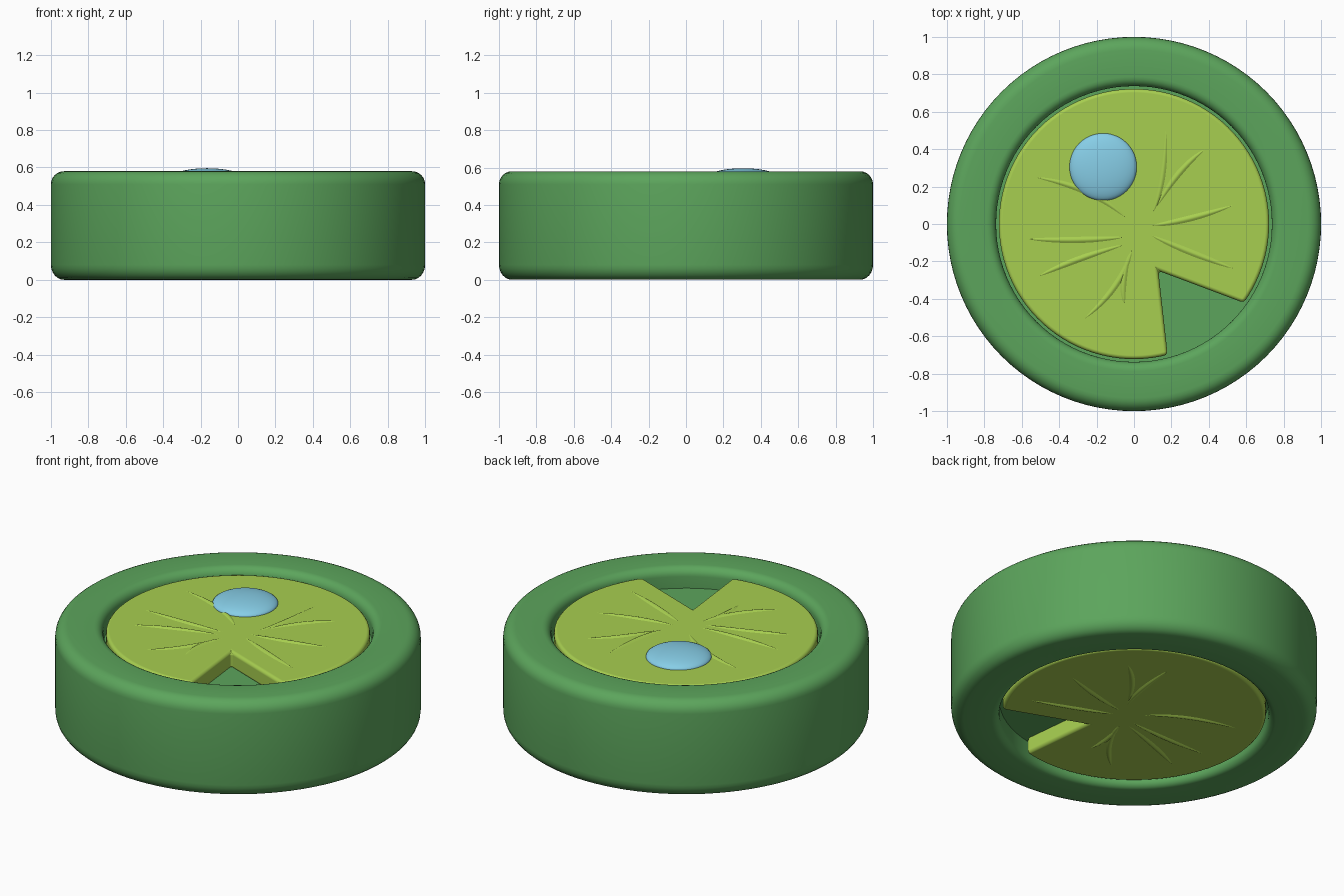
import bpy, bmesh, math
from mathutils import Vector

if "Cube" in bpy.data.objects:
    bpy.data.objects.remove(bpy.data.objects["Cube"])


def material(name, rgb):
    m = bpy.data.materials.new(name)
    m.diffuse_color = (*rgb, 1)
    m.use_nodes = True
    m.node_tree.nodes["Principled BSDF"].inputs["Base Color"].default_value = m.diffuse_color
    return m


GREEN = material("leaf green", (0.107, 0.376, 0.107))
LIME = material("lime green", (0.39, 0.62, 0.08))
BLUE = material("water blue", (0.242, 0.617, 0.80))


def finish(bm, name, mat, bevel=0, angle=40):
    bmesh.ops.recalc_face_normals(bm, faces=bm.faces)
    me = bpy.data.meshes.new(name)
    bm.to_mesh(me)
    bm.free()
    ob = bpy.data.objects.new(name, me)
    bpy.context.collection.objects.link(ob)
    me.materials.append(mat)
    bpy.ops.object.select_all(action='DESELECT')
    ob.select_set(True)
    bpy.context.view_layer.objects.active = ob
    bpy.ops.object.shade_smooth_by_angle(angle=math.radians(angle))
    if bevel:
        b = ob.modifiers.new("round", 'BEVEL')
        b.width, b.segments, b.limit_method = bevel, 3, 'ANGLE'
        b.angle_limit = math.radians(35)
        b.harden_normals = True
    return ob


def corner(cx, cz, rx, rz, a0, a1, n=6):
    """Rounded corner points for the body profile."""
    pts = []
    for i in range(n + 1):
        a = math.radians(a0 + (a1 - a0) * i / n)
        pts.append((cx + rx * math.cos(a), cz + rz * math.sin(a)))
    return pts


# Round body: thick rounded rim with a recessed floor on both sides
profile = [(0, 0.12), (0.737, 0.12)]
profile += corner(0.777, 0.04, 0.04, 0.04, 180, 270)
profile += corner(0.93, 0.08, 0.07, 0.08, 270, 360)
profile += corner(0.93, 0.51, 0.07, 0.07, 0, 90)
profile += corner(0.787, 0.53, 0.05, 0.05, 90, 180)
profile += [(0.737, 0.46), (0, 0.46)]
bm = bmesh.new()
vs = [bm.verts.new((r, 0, z)) for r, z in profile]
es = [bm.edges.new(p) for p in zip(vs, vs[1:])]
bmesh.ops.spin(bm, geom=vs + es, cent=(0, 0, 0), axis=(0, 0, 1),
               angle=math.tau, steps=96, use_duplicate=False)
bmesh.ops.remove_doubles(bm, verts=bm.verts, dist=1e-4)
finish(bm, "round_body", GREEN)


# Notched leaf pads on the top and underside
def leaf_pad(name, z0, z1):
    bm = bmesh.new()
    start, end = math.atan2(-0.42, 0.585), math.atan2(-0.70, 0.18) + math.tau
    pts = [(0.722 * math.cos(start + (end - start) * i / 90),
            0.722 * math.sin(start + (end - start) * i / 90)) for i in range(91)]
    pts.append((0.13, -0.25))
    f = bm.faces.new([bm.verts.new((x, y, z0)) for x, y in pts])
    ext = bmesh.ops.extrude_face_region(bm, geom=[f], use_keep_orig=True)
    for g in ext["geom"]:
        if isinstance(g, bmesh.types.BMVert):
            g.co.z = z1
    return finish(bm, name, LIME, bevel=0.02)


leaf_pad("top_leaf_pad", 0.45, 0.553)
leaf_pad("bottom_leaf_pad", 0.025, 0.13)

# Leaf veins: start, middle and end of each
VEINS = [((0.10, 0.06), (0.15, 0.25), (0.17, 0.50)),
         ((0.12, 0.09), (0.24, 0.27), (0.38, 0.40)),
         ((0.09, -0.01), (0.30, 0.03), (0.53, 0.10)),
         ((0.09, -0.06), (0.30, -0.15), (0.54, -0.24)),
         ((-0.01, -0.13), (-0.10, -0.33), (-0.27, -0.51)),
         ((-0.02, -0.15), (-0.055, -0.30), (-0.05, -0.43)),
         ((-0.05, -0.11), (-0.30, -0.19), (-0.51, -0.28)),
         ((-0.05, -0.07), (-0.30, -0.085), (-0.57, -0.08)),
         ((-0.04, 0.03), (-0.25, 0.17), (-0.53, 0.25))]


def veins(name, z, up):
    bm = bmesh.new()
    for a, m, b in VEINS:
        a, m, b = Vector(a), Vector(m), Vector(b)
        c = 2 * m - (a + b) / 2
        rows = []
        for i in range(13):
            t = i / 12
            p = (1 - t) ** 2 * a + 2 * t * (1 - t) * c + t * t * b
            d = ((1 - t) * (c - a) + t * (b - c)).normalized()
            s = Vector((-d.y, d.x))
            k = max(0.05, math.sin(math.pi * t) ** 0.6)
            rows.append([bm.verts.new((*(p + s * w * k), z + up * (h * k - 0.001)))
                         for w, h in ((-0.018, 0), (-0.008, 0.007), (0, 0.010),
                                      (0.008, 0.007), (0.018, 0))])
        for r, q in zip(rows, rows[1:]):
            for j in range(4):
                bm.faces.new((r[j], r[j + 1], q[j + 1], q[j]))
    # Face the ridges outward
    ob = finish(bm, name, LIME, angle=70)
    for f in ob.data.polygons:
        if f.normal.z * up < 0:
            f.flip()


veins("top_veins", 0.553, 1)
veins("bottom_veins", 0.025, -1)

# Water drop resting on the top leaf
bm = bmesh.new()
bmesh.ops.create_uvsphere(bm, u_segments=48, v_segments=24, radius=1)
for v in bm.verts:
    v.co = Vector((v.co.x * 0.18 - 0.165, v.co.y * 0.18 + 0.305, v.co.z * 0.044 + 0.552))
finish(bm, "water_drop", BLUE)
